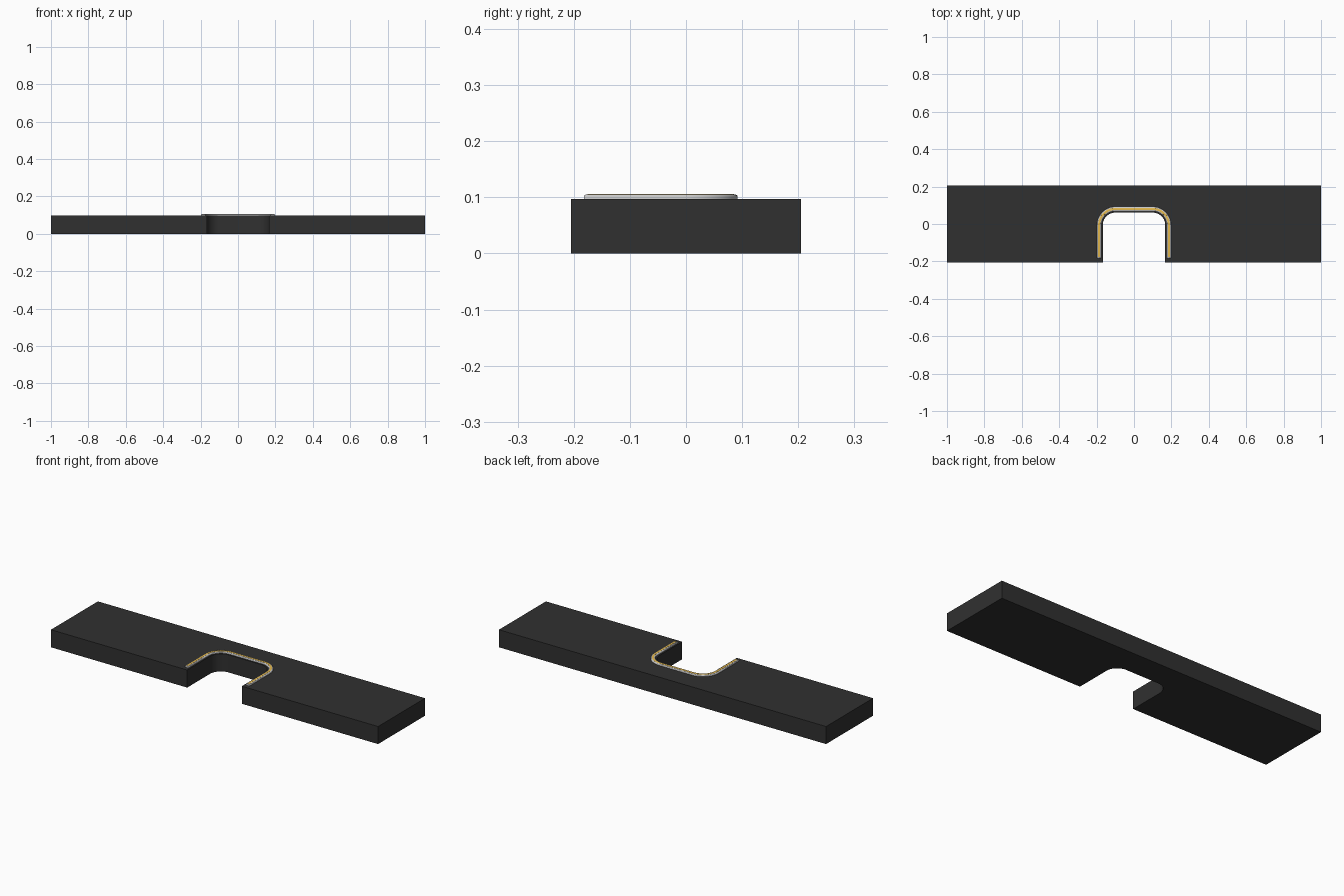
import bpy, bmesh, math

if "Cube" in bpy.data.objects:
    bpy.data.objects.remove(bpy.data.objects["Cube"])

TOP = 0.097            # upper face of the slab
CX, CY = 0.10, -0.006  # centre of the notch corner arcs (mirrored in x)


def material(name, rgb):
    m = bpy.data.materials.new(name)
    m.diffuse_color = (*rgb, 1)
    m.use_nodes = True
    m.node_tree.nodes["Principled BSDF"].inputs["Base Color"].default_value = m.diffuse_color
    return m


def arch(r, y_end, n=12):
    """Rounded U outline, left foot to right foot, arcs of radius r."""
    right = [(CX + r * math.cos(a), CY + r * math.sin(a))
             for a in (math.pi / 2 * i / n for i in range(n + 1))]
    right = [(CX + r, y_end)] + right
    return [(-x, y) for x, y in right] + right[::-1]


def prism(name, outline, z0, z1, mat, bevel=0.0):
    """Extrude a flat outline, with an optional rounded top rim."""
    bm = bmesh.new()
    base = bm.faces.new([bm.verts.new((x, y, z0)) for x, y in outline])
    ext = bmesh.ops.extrude_face_region(bm, geom=[base])
    for v in ext["geom"]:
        if isinstance(v, bmesh.types.BMVert):
            v.co.z = z1
    bmesh.ops.recalc_face_normals(bm, faces=bm.faces)
    if bevel:
        edges = [e for e in bm.edges if all(v.co.z > z1 - 1e-6 for v in e.verts)]
        bmesh.ops.bevel(bm, geom=edges, offset=bevel, segments=3,
                        profile=0.5, affect='EDGES')
    mesh = bpy.data.meshes.new(name)
    bm.to_mesh(mesh)
    bm.free()
    mesh.materials.append(mat)
    ob = bpy.data.objects.new(name, mesh)
    bpy.context.collection.objects.link(ob)
    bpy.ops.object.select_all(action='DESELECT')
    ob.select_set(True)
    bpy.context.view_layer.objects.active = ob
    bpy.ops.object.shade_smooth_by_angle(angle=math.radians(35))
    return ob


def band(name, r_mid, half, y_end, z0, z1, mat, bevel):
    """Strip of constant width following the notch."""
    outline = arch(r_mid + half, y_end) + arch(r_mid - half, y_end)[::-1]
    return prism(name, outline, z0, z1, mat, bevel)


black = material("black", (0.03, 0.03, 0.03))
steel = material("steel", (0.6, 0.6, 0.6))
gold = material("gold", (0.8, 0.5, 0.08))

# Slab with the rounded notch in its front edge
notch = arch(0.067, -0.205)
prism("slab", [(-1, -0.205)] + notch + [(1, -0.205), (1, 0.205), (-1, 0.205)],
      0, TOP, black)

# Metal trim around the notch and its gold inlay
band("trim", 0.0865, 0.0115, -0.182, TOP - 0.008, 0.105, steel, 0.004)
band("trim_inlay", 0.0865, 0.0055, -0.176, TOP, 0.1058, gold, 0.0005)
